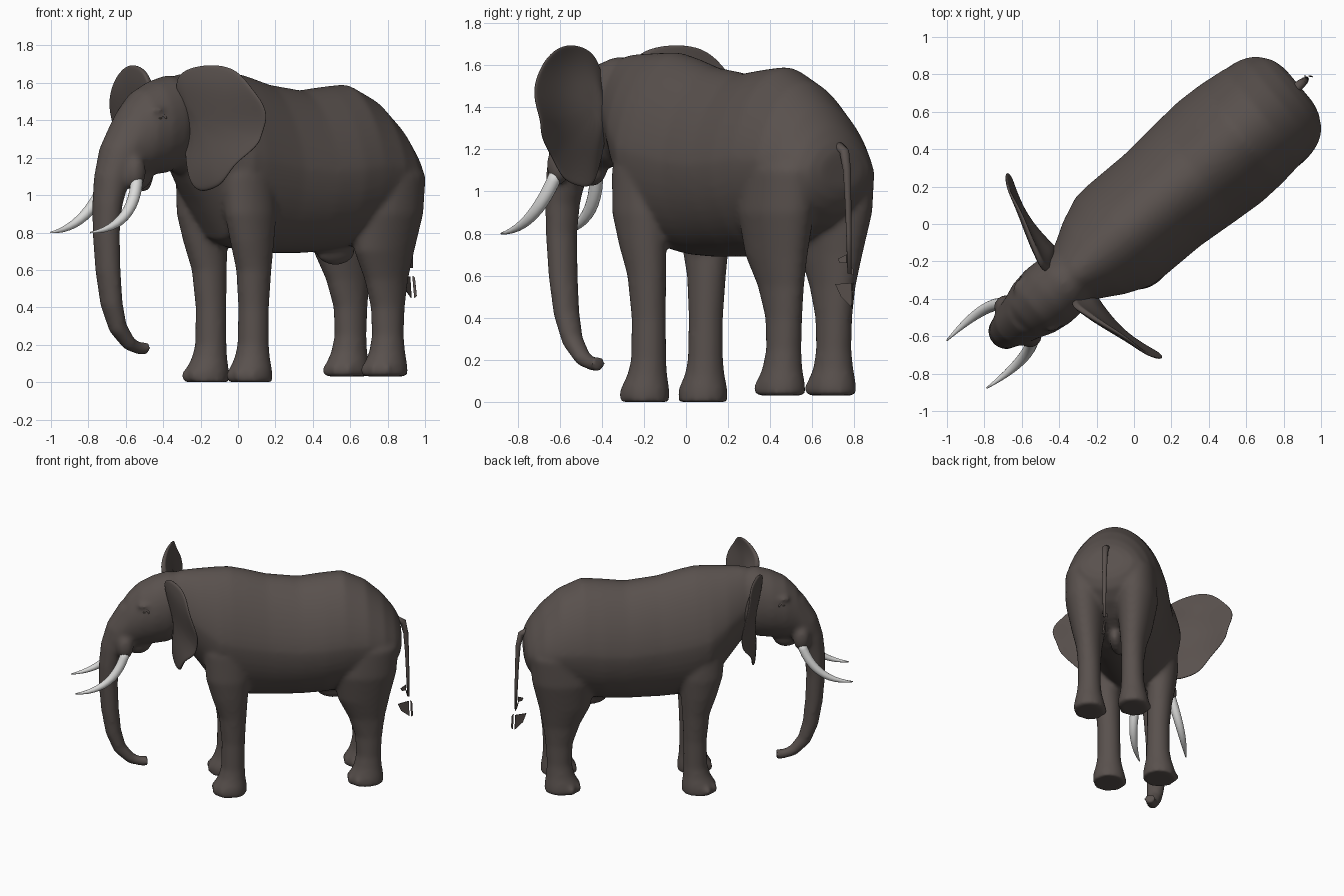
import bpy, bmesh
from math import sin, cos, pi, atan2, radians
from mathutils import Matrix, Vector

if "Cube" in bpy.data.objects:
    bpy.data.objects.remove(bpy.data.objects["Cube"])

HEADING = radians(40)   # built along x with the head at -x, then turned


def material(name, rgb):
    m = bpy.data.materials.new(name)
    m.use_nodes = True
    m.diffuse_color = (*rgb, 1)
    bsdf = m.node_tree.nodes["Principled BSDF"]
    bsdf.inputs["Base Color"].default_value = (*rgb, 1)
    bsdf.inputs["Roughness"].default_value = 0.8
    return m


HIDE = material("grey brown hide", (0.10, 0.082, 0.075))
IVORY = material("pale ivory", (0.70, 0.70, 0.69))
DARK = material("dark eye", (0.03, 0.025, 0.022))


def finish(name, bm, mat, smooth=True):
    bmesh.ops.recalc_face_normals(bm, faces=bm.faces)
    me = bpy.data.meshes.new(name)
    bm.to_mesh(me)
    bm.free()
    me.materials.append(mat)
    for p in me.polygons:
        p.use_smooth = smooth
    ob = bpy.data.objects.new(name, me)
    ob.rotation_euler.z = HEADING
    bpy.context.collection.objects.link(ob)
    return ob


def bridge(bm, loops):
    """Join closed loops of vertices and cap both ends."""
    n = len(loops[0])
    for p, q in zip(loops, loops[1:]):
        for i in range(n):
            j = (i + 1) % n
            bm.faces.new((p[i], p[j], q[j], q[i]))
    bm.faces.new(loops[0])
    bm.faces.new(loops[-1])


def skin_rings(bm, rings, sides=48, peak=0):
    """Rings of (centre, tilt, a, b); peak narrows the upper half."""
    loops = []
    for c, tilt, a, b in rings:
        ax = Vector((cos(tilt), 0, sin(tilt)))
        loop = []
        for i in range(sides):
            u = 2 * pi * i / sides
            wide = b * sin(u) * (1 - peak * max(0, cos(u)))
            loop.append(bm.verts.new(Vector(c) + ax * a * cos(u) + Vector((0, wide, 0))))
        loops.append(loop)
    bridge(bm, loops)


def barrel(bm, sections, peak):
    """Upright sections: x, top, bottom, half width."""
    skin_rings(bm, [((x, 0, (t + b) / 2), pi / 2, (t - b) / 2, w) for x, t, b, w in sections],
               peak=peak)


def column(bm, sections, side, shift):
    """Level sections: z, x, y, half length, half width."""
    skin_rings(bm, [((x, y * side - shift, z), 0, a, b) for z, x, y, a, b in sections])


def tube(bm, path, sides=16):
    """Sections square to a path: x, y, z, a, b."""
    rings = []
    for i, (x, y, z, a, b) in enumerate(path):
        p, n = path[max(i - 1, 0)], path[min(i + 1, len(path) - 1)]
        rings.append(((x, y, z), atan2(n[2] - p[2], n[0] - p[0]) + pi / 2, a, b))
    skin_rings(bm, rings, sides)


def blob(bm, centre, radii):
    bmesh.ops.create_uvsphere(bm, u_segments=24, v_segments=14, radius=1,
                              matrix=Matrix.LocRotScale(Vector(centre), None, Vector(radii)))


# Hide: torso, head, trunk and legs fused into one skin
bm = bmesh.new()
barrel(bm, [(-.55, 1.60, 1.17, .13), (-.40, 1.65, 1.11, .185), (-.28, 1.655, .95, .255),
            (-.15, 1.66, .76, .31), (-.06, 1.66, .72, .318), (.05, 1.635, .70, .318),
            (.2, 1.592, .69, .318), (.43, 1.56, .69, .338), (.6, 1.58, .70, .35),
            (.74, 1.592, .72, .344), (.9, 1.518, .78, .325), (1.02, 1.41, .84, .29),
            (1.10, 1.305, .90, .24), (1.135, 1.24, .96, .19), (1.152, 1.19, 1.02, .12)], .2)
barrel(bm, [(-.38, 1.63, 1.2, .14), (-.5, 1.64, 1.12, .18), (-.6, 1.61, 1.11, .185),
            (-.7, 1.56, 1.10, .17), (-.78, 1.48, 1.09, .14), (-.85, 1.36, 1.07, .12),
            (-.9, 1.25, 1.06, .10)], 0)
tube(bm, [(-.76, 0, 1.38, .08, .11), (-.835, 0, 1.22, .10, .115), (-.885, 0, 1.08, .09, .10),
          (-.912, 0, .95, .074, .09), (-.92, 0, .8, .067, .08), (-.908, 0, .6, .063, .074),
          (-.883, 0, .42, .056, .066), (-.838, 0, .29, .048, .054), (-.76, 0, .205, .039, .043),
          (-.69, 0, .18, .033, .036), (-.655, 0, .18, .036, .038), (-.64, 0, .182, .042, .044)], 32)
blob(bm, (-.71, 0, 1.11), (.10, .07, .088))
blob(bm, (.68, 0, .70), (.13, .05, .075))
for side in (-1, 1):
    column(bm, [(0, -.075, .18, .12, .115), (.06, -.075, .18, .12, .113),
                (.13, -.06, .178, .095, .093), (.2, -.052, .176, .084, .083),
                (.4, -.05, .177, .083, .08), (.6, -.055, .185, .098, .088),
                (.75, -.075, .195, .128, .1), (.9, -.09, .2, .155, .11),
                (1.1, -.10, .19, .16, .11), (1.3, -.09, .17, .12, .09)], side, .012)
    column(bm, [(.03, .892, .158, .127, .112), (.09, .892, .158, .124, .108),
                (.16, .905, .158, .1, .09), (.25, .912, .155, .088, .08),
                (.4, .912, .155, .097, .08), (.55, .897, .16, .132, .09),
                (.7, .875, .17, .185, .115), (.9, .885, .18, .222, .145),
                (1.1, .915, .18, .208, .142), (1.3, .88, .15, .13, .09)], side, .004)
    # toenails
    for x, y, z in ((-.075, .185, .035), (.885, .158, .065)):
        for a in (-60, -20, 20, 60):
            blob(bm, (x - .108 * cos(radians(a)), side * y + .1 * sin(radians(a)), z),
                 (.027, .028, .036))
    # tusk sockets and brows
    blob(bm, (-.81, side * .11, 1.125), (.06, .055, .095))
    blob(bm, (-.67, side * .14, 1.455), (.06, .03, .02))
hide = finish("body", bm, HIDE)
re = hide.modifiers.new("fuse", "REMESH")
re.mode = "VOXEL"
re.voxel_size = 0.014
re.use_smooth_shade = True
sm = hide.modifiers.new("soften", "SMOOTH")
sm.factor = 0.5
sm.iterations = 12

# Ears: leaf with a thick root, built as front and back skins shrunk toward the root
EAR = [(.10, 1.61), (.17, 1.675), (.30, 1.70), (.43, 1.69), (.52, 1.64), (.58, 1.575),
       (.645, 1.49), (.65, 1.41), (.61, 1.33), (.605, 1.28), (.55, 1.22), (.47, 1.16),
       (.40, 1.06), (.32, 1.03), (.21, 1.01), (.16, 1.08), (.13, 1.2), (.10, 1.4)]
for side, label in ((1, "left"), (-1, "right")):
    bm = bmesh.new()
    root = Vector((.20, 1.42))
    steps = (.2, .45, .7, .92, 1)
    loops = []
    for face, order in ((-1, steps), (1, steps[::-1])):
        for k in order:
            loop = []
            for p in EAR:
                y, z = root.lerp(Vector(p), k)
                fold = max(0, z - 1.35) * max(0, .45 - y)     # upper root curls forward
                thick = .008 + (.14 + .06 * face) * max(0, .45 - y) * (1.15 - k)
                x = -.45 + .2 * (y - .15) - .028 * sin(pi * (y - .1) / .55) + .02 * k * cos(z * 14)
                loop.append(bm.verts.new((x - .6 * fold + face * thick, -side * y, z)))
            loops.append(loop)
    bridge(bm, loops)
    ear = finish(label + "_ear", bm, HIDE)
    sub = ear.modifiers.new("round", "SUBSURF")
    sub.levels = sub.render_levels = 2

    # Tusk: tapered curve from the socket
    bm = bmesh.new()
    a, b, c = Vector((-.805, .12, 1.10)), Vector((-.885, .195, .825)), Vector((-1.168, .166, .80))
    path = []
    for i in range(13):
        t = i / 12
        p = a.lerp(b, t).lerp(b.lerp(c, t), t)
        r = .004 + .029 * (1 - t ** 2.4)
        path.append((p.x, -side * p.y, p.z, r, r))
    tube(bm, path)
    finish(label + "_tusk", bm, IVORY)

    # Eye with a lid ring
    bm = bmesh.new()
    blob(bm, (-.672, -side * .153, 1.41), (.022, .014, .014))
    finish(label + "_eye", bm, DARK)
    bm = bmesh.new()
    lid = []
    for i in range(25):
        u = 2 * pi * i / 24
        centre = Vector((-.672 + .026 * cos(u), -side * (.156 + .01 * cos(u)), 1.41 + .018 * sin(u)))
        out = Vector((cos(u), 0, sin(u)))
        lid.append([bm.verts.new(centre + .008 * (out * cos(v) + Vector((0, sin(v), 0))))
                    for v in (pi * j / 4 for j in range(8))])
    bridge(bm, lid)
    finish(label + "_eyelid", bm, HIDE)

# Tail
bm = bmesh.new()
tube(bm, [(1.08, 0, 1.18, .022, .03), (1.13, 0, 1.215, .024, .028), (1.17, 0, 1.19, .022, .024),
          (1.19, 0, 1.1, .018, .02), (1.198, 0, .95, .014, .016), (1.203, 0, .8, .012, .013),
          (1.208, 0, .61, .009, .01)])
finish("tail", bm, HIDE)

# Tail tuft: loose blades of hair
bm = bmesh.new()
for pts in (((1.13, -.02, .56), (1.21, .015, .565), (1.215, .01, .45), (1.155, -.005, .50)),
            ((1.225, .01, .57), (1.235, .0, .56), (1.24, -.01, .46), (1.23, .0, .45)),
            ((1.19, 0, .70), (1.15, -.02, .68), (1.16, -.02, .66), (1.19, 0, .66)),
            ((1.19, 0, .66), (1.215, .02, .63), (1.215, .02, .60), (1.20, 0, .62))):
    bm.faces.new([bm.verts.new(p) for p in pts])
tuft = finish("tail_tuft", bm, HIDE, False)
tuft.modifiers.new("thickness", "SOLIDIFY").thickness = 0.005
